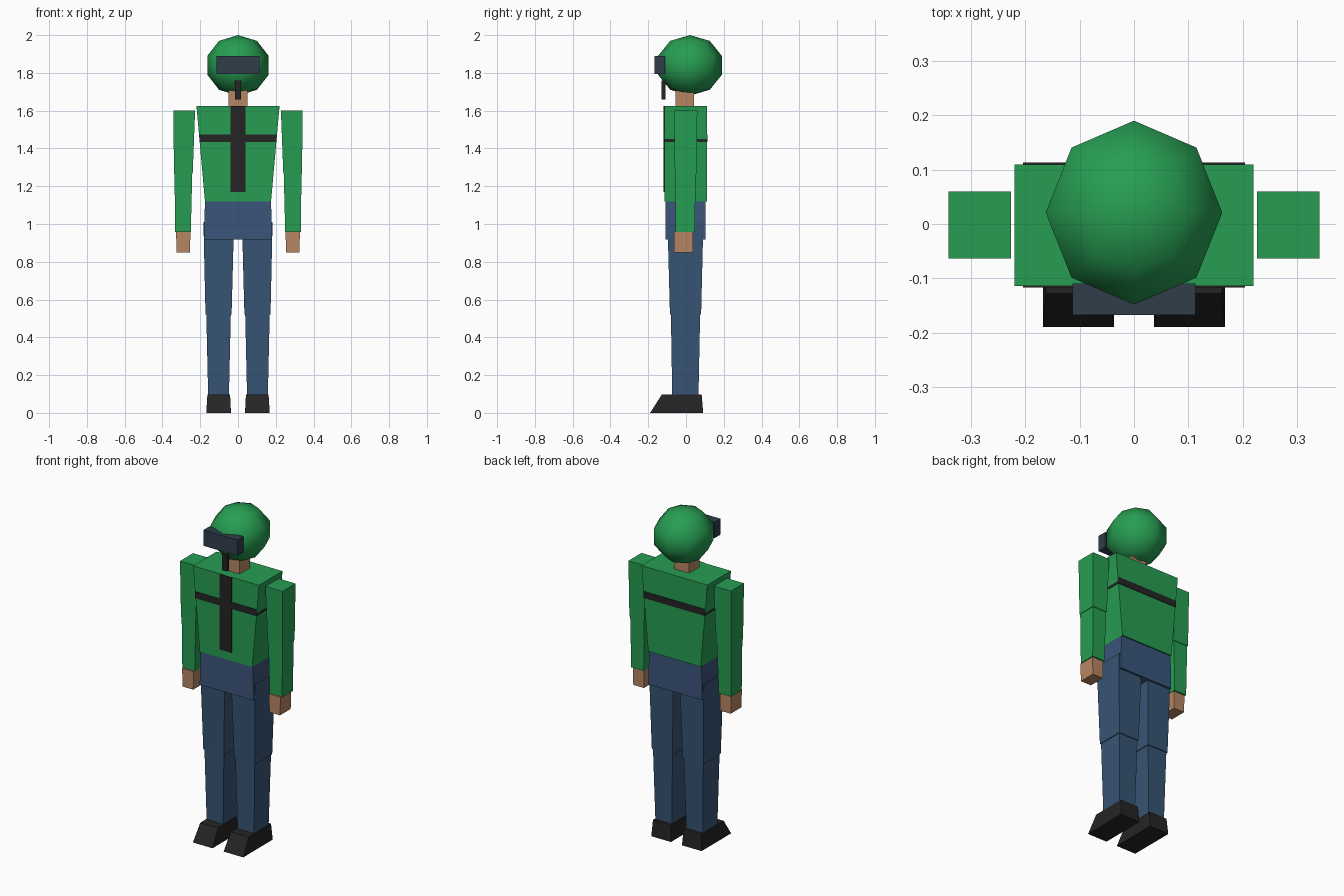
import bpy, bmesh

if "Cube" in bpy.data.objects:
    bpy.data.objects.remove(bpy.data.objects["Cube"])


def material(name, rgb):
    m = bpy.data.materials.new(name)
    m.diffuse_color = (*rgb, 1)
    m.use_nodes = True
    m.node_tree.nodes["Principled BSDF"].inputs["Base Color"].default_value = m.diffuse_color
    return m


GREEN = material("green cloth", (0.02, 0.34, 0.085))
HIP_BLUE = material("hip denim", (0.042, 0.09, 0.195))
LEG_BLUE = material("leg denim", (0.038, 0.09, 0.175))
SKIN = material("skin", (0.47, 0.24, 0.125))
BLACK = material("black", (0.018, 0.018, 0.018))
VISOR = material("visor slate", (0.03, 0.047, 0.07))


def finish(bm, name, mat):
    bmesh.ops.recalc_face_normals(bm, faces=bm.faces)
    me = bpy.data.meshes.new(name)
    bm.to_mesh(me)
    bm.free()
    me.materials.append(mat)
    ob = bpy.data.objects.new(name, me)
    bpy.context.collection.objects.link(ob)
    return ob


def block(name, mat, z0, bottom, z1, top=None, side=1):
    """Tapered box; bottom and top are (x0, x1, y0, y1) rectangles."""
    bm = bmesh.new()
    rings = []
    for z, (x0, x1, y0, y1) in ((z0, bottom), (z1, top or bottom)):
        rings.append([bm.verts.new((side * x, y, z))
                      for x, y in ((x0, y0), (x1, y0), (x1, y1), (x0, y1))])
    lo, hi = rings
    bm.faces.new(lo)
    bm.faces.new(hi)
    for i in range(4):
        j = (i + 1) % 4
        bm.faces.new((lo[i], lo[j], hi[j], hi[i]))
    return finish(bm, name, mat)


# Hood: smooth low-poly ball
bm = bmesh.new()
bmesh.ops.create_uvsphere(bm, u_segments=8, v_segments=5, radius=1)
for v in bm.verts:
    v.co = (v.co.x * 0.171, v.co.y * 0.178 + 0.021, v.co.z * 0.16 + 1.84)
for f in bm.faces:
    f.smooth = True
finish(bm, "hood", GREEN)

# Goggles, breathing tube and neck
block("goggles", VISOR, 1.795, (-0.113, 0.113, -0.168, -0.11), 1.89)
block("breathing_tube", BLACK, 1.66, (-0.016, 0.016, -0.13, -0.108), 1.76)
block("neck", SKIN, 1.61, (-0.05, 0.05, -0.055, 0.042), 1.73)

# Torso and hips
block("torso", GREEN, 1.12, (-0.175, 0.175, -0.114, 0.11),
      1.625, (-0.22, 0.22, -0.114, 0.11))
block("hips", HIP_BLUE, 0.917, (-0.18, 0.18, -0.108, 0.102),
      1.12, (-0.175, 0.175, -0.108, 0.102))

# Harness: front panel plate and chest band
block("front_panel", BLACK, 1.17, (-0.04, 0.04, -0.118, -0.112), 1.625)
block("chest_band", BLACK, 1.435, (-0.2045, 0.2045, -0.117, 0.113), 1.475)

# Limbs, mirrored left and right
for side, tag in ((1, "left"), (-1, "right")):
    block(tag + "_upper_arm", GREEN, 1.265, (0.24, 0.339, -0.059, 0.055),
          1.602, (0.227, 0.342, -0.064, 0.06), side)
    block(tag + "_forearm", GREEN, 0.957, (0.25, 0.333, -0.055, 0.046),
          1.275, (0.242, 0.336, -0.057, 0.052), side)
    block(tag + "_hand", SKIN, 0.85, (0.254, 0.325, -0.064, 0.038), 0.96,
          (0.252, 0.328, -0.064, 0.038), side)
    block(tag + "_thigh", LEG_BLUE, 0.52, (0.034, 0.172, -0.085, 0.08),
          1.01, (0.021, 0.183, -0.098, 0.092), side)
    block(tag + "_shin", LEG_BLUE, 0.09, (0.048, 0.158, -0.073, 0.066),
          0.53, (0.038, 0.168, -0.08, 0.075), side)
    block(tag + "_shoe", BLACK, 0.0, (0.037, 0.168, -0.19, 0.091),
          0.097, (0.042, 0.162, -0.128, 0.083), side)
